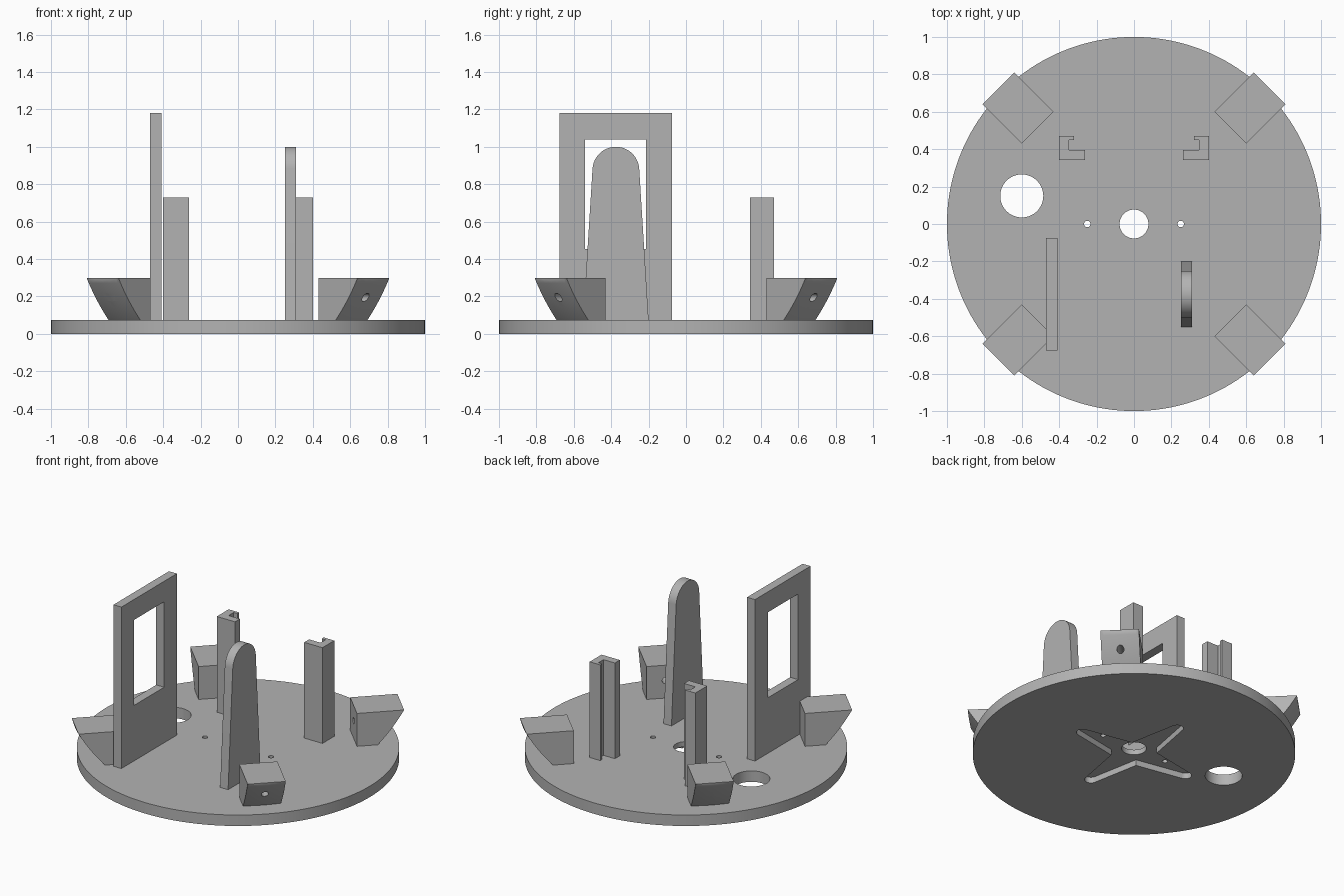
import bpy
import bmesh
from math import sin, cos, pi, radians
from mathutils import Matrix, Vector

if "Cube" in bpy.data.objects:
    bpy.data.objects.remove(bpy.data.objects["Cube"], do_unlink=True)

grey = bpy.data.materials.new("plain grey")
grey.use_nodes = True
grey.diffuse_color = (0.45, 0.45, 0.45, 1)
grey.node_tree.nodes["Principled BSDF"].inputs["Base Color"].default_value = (0.45, 0.45, 0.45, 1)

FLOOR = 0.075
X_PLANE = Matrix(((0, 0, 1, 0), (1, 0, 0, 0), (0, 1, 0, 0), (0, 0, 0, 1)))  # profile (y, z) pushed along x


def arc(cx, cy, r, start=0, end=360, n=64):
    closed = abs(end - start) >= 360
    steps = n if closed else n + 1
    angles = [radians(start + (end - start) * i / n) for i in range(steps)]
    return [(cx + r * cos(a), cy + r * sin(a)) for a in angles]


def rect(x0, x1, y0, y1):
    return [(x0, y0), (x1, y0), (x1, y1), (x0, y1)]


def finish(name, bm):
    bmesh.ops.recalc_face_normals(bm, faces=bm.faces[:])
    mesh = bpy.data.meshes.new(name)
    bm.to_mesh(mesh)
    bm.free()
    mesh.materials.append(grey)
    obj = bpy.data.objects.new(name, mesh)
    bpy.context.collection.objects.link(obj)
    return obj


def prism(name, profile, low, high, matrix=Matrix()):
    bm = bmesh.new()
    face = bm.faces.new([bm.verts.new((x, y, low)) for x, y in profile])
    grown = bmesh.ops.extrude_face_region(bm, geom=[face])["geom"]
    top = [v for v in grown if isinstance(v, bmesh.types.BMVert)]
    bmesh.ops.translate(bm, verts=top, vec=(0, 0, high - low))
    bm.transform(matrix)
    return finish(name, bm)


def boolean(obj, cutter, operation="DIFFERENCE"):
    cutter.hide_render = True
    bpy.context.view_layer.objects.active = obj
    mod = obj.modifiers.new("cut", "BOOLEAN")
    mod.operation = operation
    mod.solver = "EXACT"
    mod.object = cutter
    bpy.ops.object.modifier_apply(modifier=mod.name)
    bpy.data.objects.remove(cutter, do_unlink=True)


def smooth(obj):
    bpy.ops.object.select_all(action="DESELECT")
    obj.select_set(True)
    bpy.context.view_layer.objects.active = obj
    bpy.ops.object.shade_smooth_by_angle(angle=radians(30))


# Round base with through holes
base = prism("base_disc", arc(0, 0, 1, n=160), 0, FLOOR)
for x, y, r in [(0, 0, 0.077), (-0.6, 0.15, 0.115), (-0.25, 0, 0.017), (0.25, 0, 0.017)]:
    boolean(base, prism("hole_cutter", arc(x, y, r), -0.1, 0.2))

# Cross-shaped recess under the base, four tapered arms with round ends
cross = []
for k in range(4):
    turn = Matrix.Rotation(k * pi / 2, 2)
    for p in [(0.1, -0.1)] + arc(0.415, 0, 0.04, -85, 85, 12):
        cross.append(tuple(turn @ Vector(p)))
boolean(base, prism("cross_cutter", cross, -0.1, 0.04))
smooth(base)

# Tall frame plate with window and screw holes
frame = prism("window_frame", rect(-0.675, -0.075, FLOOR, 1.18), -0.47, -0.41, X_PLANE)
boolean(frame, prism("window_cutter", rect(-0.54, -0.213, 0.455, 1.04), -0.6, -0.3, X_PLANE))
for z in (0.4, 1.09):
    boolean(frame, prism("hole_cutter", arc(-0.375, z, 0.024, n=32), -0.6, -0.3, X_PLANE))
smooth(frame)

# Tapered pivot arm with rounded top
outline = [(-0.55, FLOOR), (-0.2, FLOOR)] + arc(-0.375, 0.875, 0.125, 4, 176, 32)
pivot = prism("pivot_arm", outline, 0.25, 0.31, X_PLANE)
boolean(pivot, prism("hole_cutter", arc(-0.375, 0.88, 0.029, n=32), 0.1, 0.5, X_PLANE))
smooth(pivot)

# Pair of hooked guide rails, mirrored
rail = [(0.4, 0.342), (0.4, 0.47), (0.32, 0.47), (0.32, 0.45), (0.348, 0.45),
        (0.348, 0.395), (0.262, 0.395), (0.262, 0.342)]
for side, name in ((1, "left_rail"), (-1, "right_rail")):
    prism(name, [(side * x, y) for x, y in rail], FLOOR, 0.73)

# Four mounting blocks with spherical outer faces and radial screw holes
for k, name in enumerate(["back_left", "back_right", "front_right", "front_left"]):
    turn = Matrix.Rotation(radians(45 + 90 * k), 4, "Z")
    block = prism(name + "_block", rect(0.728, 1.025, -0.12, 0.12), FLOOR, 0.3, turn)
    bm = bmesh.new()
    bmesh.ops.create_uvsphere(bm, u_segments=128, v_segments=64, radius=1.184,
                              matrix=turn @ Matrix.Translation((0, 0, 0.88)))
    boolean(block, finish("sphere_cutter", bm), "INTERSECT")
    boolean(block, prism("hole_cutter", arc(0, 0.195, 0.022, n=32), 0.6, 1.2, turn @ X_PLANE))
    smooth(block)
